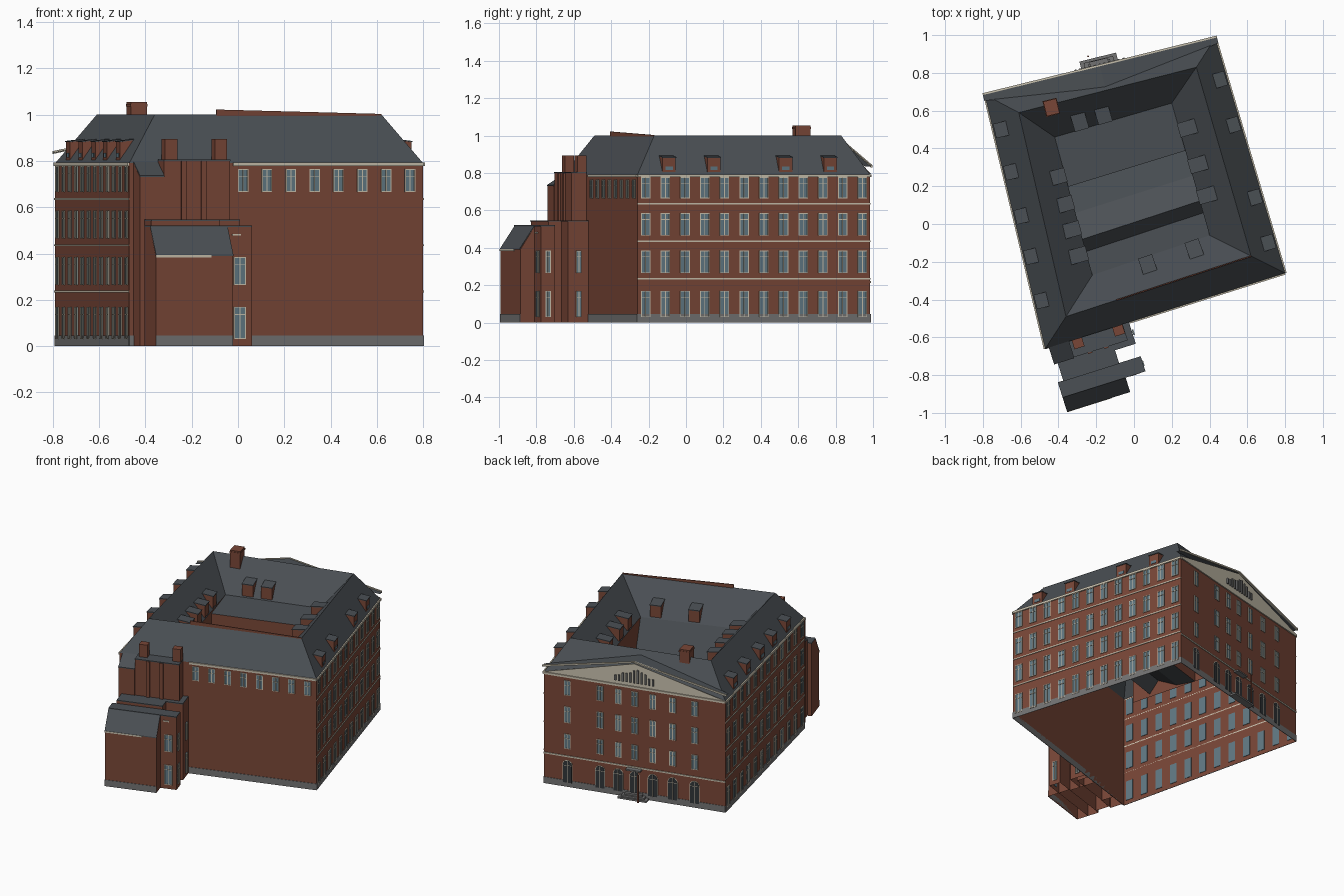
import bpy, bmesh, random
from math import cos, sin, pi
from mathutils import Vector as V

if "Cube" in bpy.data.objects:
    bpy.data.objects.remove(bpy.data.objects["Cube"])

random.seed(4)
COL = {"brick": (.19, .062, .038), "slate": (.07, .08, .09), "cream": (.58, .53, .42),
       "glass": (.12, .19, .23), "dark": (.03, .035, .04), "stone": (.17, .17, .17)}
mats = {}
for k, c in COL.items():
    mats[k] = bpy.data.materials.new(k)
    mats[k].diffuse_color = (*c, 1)
parts = {}


def bucket(name, mat):
    if name not in parts:
        parts[name] = (bmesh.new(), mat)
    return parts[name][0]


def face(name, mat, pts):
    bm = bucket(name, mat)
    bm.faces.new([bm.verts.new(p) for p in pts])


class Wall:
    """Frame of a wall: s along it, t outward, z up."""
    def __init__(self, p, q):
        p, q = V(p).to_3d(), V(q).to_3d()
        self.o, self.L = p, (q - p).length
        self.e = (q - p).normalized()
        self.n = V((self.e.y, -self.e.x, 0))

    def p(self, s, t, z):
        return self.o + self.e * s + self.n * t + V((0, 0, z))

    # box; drop/drop0 lower the top/bottom at the outer side
    def box(self, name, mat, s0, s1, t0, t1, z0, z1, drop=0, drop0=0, bottom=True):
        bm = bucket(name, mat)
        c = [(s0, t0), (s1, t0), (s1, t1), (s0, t1)]
        d = [0, 0, 1, 1]
        lo = [bm.verts.new(self.p(*c[i], z0 - drop0 * d[i])) for i in range(4)]
        hi = [bm.verts.new(self.p(*c[i], z1 - drop * d[i])) for i in range(4)]
        bm.faces.new(hi)
        if bottom:
            bm.faces.new(lo[::-1])
        for i in range(4):
            j = (i + 1) % 4
            bm.faces.new((lo[i], lo[j], hi[j], hi[i]))

    def prism(self, name, mat, outline, t0, t1):
        bm = bucket(name, mat)
        a = [bm.verts.new(self.p(s, t0, z)) for s, z in outline]
        b = [bm.verts.new(self.p(s, t1, z)) for s, z in outline]
        bm.faces.new(a[::-1])
        bm.faces.new(b)
        for i in range(len(a)):
            j = (i + 1) % len(a)
            bm.faces.new((a[i], a[j], b[j], b[i]))

    def window(self, s, z0, z1, w=.052):
        h, f = w / 2, .004
        self.box("window_panes", "glass", s - h, s + h, -.003, .002, z0, z1)
        for x0, x1, a, b in ((s - h, s - h + f, z0, z1), (s + h - f, s + h, z0, z1),
                             (s - f / 2, s + f / 2, z0, z1), (s - h, s + h, z0, z0 + f),
                             (s - h, s + h, z1 - f, z1), (s - h, s + h, z1 - .035, z1 - .032)):
            self.box("window_frames", "cream", x0, x1, 0, .005, a, b)

    def arch(self, s, z0, z1, w):
        r = w / 2

        def outline(r, z0):
            return [(s - r, z0), (s + r, z0)] + [
                (s + r * cos(pi * i / 10), z1 - w / 2 + r * sin(pi * i / 10)) for i in range(11)]
        self.prism("arch_surrounds", "cream", outline(r + .004, z0), -.002, .002)
        self.prism("arch_openings", "dark", outline(r, z0), -.004, .004)
        self.box("window_frames", "cream", s - .002, s + .002, .003, .006, z0, z1)
        self.box("window_frames", "cream", s - r, s + r, .003, .006, z1 - r - .003, z1 - r)

    def dormer(self, s, t, inner=False):
        a, b = (t - .04, t + .05)
        self.box("dormers", "brick", s - .037, s + .037, a, b, .80, .893, .012)
        self.box("dormer_roofs", "slate", s - .039, s + .039, a - .005, b + .004, .893, .898, .012, .012)
        if not inner:
            self.box("window_panes", "glass", s - .02, s + .02, b, b + .003, .815, .835)


# main plan: outer eaves, ridge and courtyard eaves (front-left, front-right, back-right, back-left)
OUT = [(-.47, -.66), (.80, -.26), (.43, .985), (-.79, .685)]
RIDGE = [(-.36, -.49), (.62, -.17), (.33, .83), (-.61, .59)]
INN = [(-.22, -.27), (.40, -.06), (.20, .64), (-.42, .46)]
EAVE = .79
walls = [Wall(OUT[i], OUT[(i + 1) % 4]) for i in range(4)]
front, right, back, left = walls


def at(p, z):
    return V((p[0], p[1], z))


for i, w in enumerate(walls):
    j = (i + 1) % 4
    face("outer_walls", "brick", [at(OUT[i], 0), at(OUT[j], 0), at(OUT[j], EAVE), at(OUT[i], EAVE)])
    face("main_roof", "slate", [at(OUT[i], EAVE), at(OUT[j], EAVE), at(RIDGE[j], 1), at(RIDGE[i], 1)])
    face("main_roof", "slate", [at(RIDGE[i], 1), at(RIDGE[j], 1), at(INN[j], EAVE), at(INN[i], EAVE)])
    if i in (1, 3):
        face("court_walls", "brick", [at(INN[i], .5), at(INN[j], .5), at(INN[j], EAVE), at(INN[i], EAVE)])
    w.box("cornice", "cream", 0 if i else .47, w.L, 0, .008, .778, .793)
    w.box("plinth", "stone", 0, w.L, 0, .003, 0, .045)

# low stepped roofs over the courtyard, running from back to front
prof = [(0, .79), (.36, .775), (.36, .5), (.55, .52), (.74, .6), (.83, .52), (1, .79)]
Lc, Rc = (V(INN[3]), V(INN[0])), (V(INN[2]), V(INN[1]))
for (f, z), (g, y) in zip(prof, prof[1:]):
    q = [at(Lc[0].lerp(Lc[1], f), z), at(Rc[0].lerp(Rc[1], f), z),
         at(Rc[0].lerp(Rc[1], g), y), at(Lc[0].lerp(Lc[1], g), y)]
    face(*(("court_step_wall", "brick") if f == g else ("court_roofs", "slate")), q)

# side walls: storeys of windows and string courses
ROWS = [(.03, .17), (.265, .385), (.465, .585), (.665, .778)]
for w in (right, left):
    for k in range(12):
        s = .045 + k * (w.L - .09) / 11
        for z0, z1 in ROWS:
            w.window(s, z0, z1)
    for z in (.232, .432, .632):
        w.box("string_courses", "cream", 0, w.L, 0, .004, z, z + .008)

# front wall: a single top row
for k in range(8):
    front.window(.515 + k * .108, .665, .765, .046)

# back wall: arcade below, three storeys above
for f in (.17, .29, .40, .50, .59, .69, .87):
    s = back.L * (1 - f)
    back.arch(s, .03, .185, .062)
    for z0, z1 in ((.27, .375), (.455, .57), (.65, .755)):
        back.window(s, z0, z1, .045)
back.box("string_courses", "cream", 0, back.L, 0, .005, .212, .222)

# pediment with raking cornices, ornament and its roof
L = back.L
m = L / 2
back.prism("pediment", "cream", [(0, .795), (L, .795), (m, .955)], .001, .005)
for s in (-.01, L + .01):
    back.prism("pediment_rakes", "cream", [(s, .83), (m, .962), (m, .972), (s, .842)], 0, .01)
    face("pediment_roof", "slate", [back.p(s, .005, .835), back.p(m, .005, .968),
                                    back.p(m, -.14, .968), back.p(s, -.03, .835)])
for k in range(-5, 6):
    h = .09 - abs(k) * .009 + random.uniform(-.015, .015)
    back.box("pediment_ornament", "stone", m + k * .026 - .006, m + k * .026 + .006, .004, .014, .82, .82 + h)

# entrance steps, canopy and post
for k in range(3):
    back.box("entrance_steps", "stone", m - .1 + k * .02, m + .1 - k * .02, 0, .05 - k * .013, k * .012, k * .012 + .012)
back.box("entrance_canopy", "stone", m - .05, m + .05, 0, .035, .2, .21)
back.box("entrance_post", "brick", m + .045, m + .053, .062, .07, 0, .2)

# dormers on outer and courtyard slopes
for s in (.18, .43, .83, 1.08):
    right.dormer(s, -.06)
for s in (.2, .43, .67, .89, 1.13):
    left.dormer(s, -.06)
inner = [Wall(INN[(i + 1) % 4], INN[i]) for i in range(4)]
for i, spots in enumerate([(.1, .36), (.15, .35, .52), (.15, .28), (.12, .26, .4, .55)]):
    for s in spots:
        inner[i].dormer(s, -.05, True)

# chimney on the back ridge and the brick upstand along the front ridge
back.box("chimney", "brick", .895, .965, -.19, -.11, .9, 1.055)
back.box("chimney_cap", "brick", .892, .968, -.193, -.107, 1.035, 1.045)
rw = Wall(RIDGE[0], RIDGE[1])
rw.prism("ridge_upstand", "brick", [(.28, .99), (rw.L, .99), (rw.L, 1.003), (.28, 1.022)], -.003, .003)

# front annex: stair tower, flat-roofed links and gabled block
F = front


def body(s0, s1, t0, t1, z, drop=0):
    F.box("annex_walls", "brick", s0, s1, t0, t1, 0, z, drop, bottom=False)
    F.box("annex_roofs", "slate", s0, s1, t0, t1 + .004, z, z + .006, drop, drop)


body(.02, .13, 0, .09, .79, .06)
body(.13, .43, 0, .085, .80)
body(.04, .35, .085, .19, .54)
body(.35, .465, 0, .115, .54)
body(.01, .36, .19, .27, .515)
body(.01, .36, .27, .35, .515, .125)
body(.36, .47, .19, .27, .515)
for s in (.175, .4):
    F.box("tower_chimneys", "brick", s - .028, s + .028, 0, .05, .78, .895)
for s in (.22, .31):
    F.box("tower_ribs", "brick", s - .012, s + .012, .085, .095, .54, .80)
F.box("annex_gutter", "cream", .01, .26, .35, .356, .383, .393)
F.box("annex_gutter", "cream", .38, .42, .27, .276, .477, .485)
F.box("annex_plinth", "stone", .01, .36, .35, .353, 0, .045)
annex_front = Wall(F.p(.36, .27, 0).xy, F.p(.47, .27, 0).xy)
for z0, z1 in ((.03, .17), (.265, .385)):
    annex_front.window(.055, z0, z1, .055)
    for t0, t1 in ((.27, .19), (.115, .0)):
        side = Wall(F.p(.47, t0, 0).xy, F.p(.47, t1, 0).xy)
        side.window(side.L / 2, z0, z1, .03)

# turn every bucket into an object
for name, (bm, mat) in parts.items():
    if name in ("main_roof", "outer_walls"):
        bmesh.ops.remove_doubles(bm, verts=bm.verts, dist=1e-5)
    bmesh.ops.recalc_face_normals(bm, faces=bm.faces)
    me = bpy.data.meshes.new(name)
    bm.to_mesh(me)
    bm.free()
    me.materials.append(mats[mat])
    bpy.context.collection.objects.link(bpy.data.objects.new(name, me))

for m in bpy.data.materials:
    if m.users and not m.is_grease_pencil:
        m.use_nodes = True
        m.node_tree.nodes["Principled BSDF"].inputs["Base Color"].default_value = m.diffuse_color
